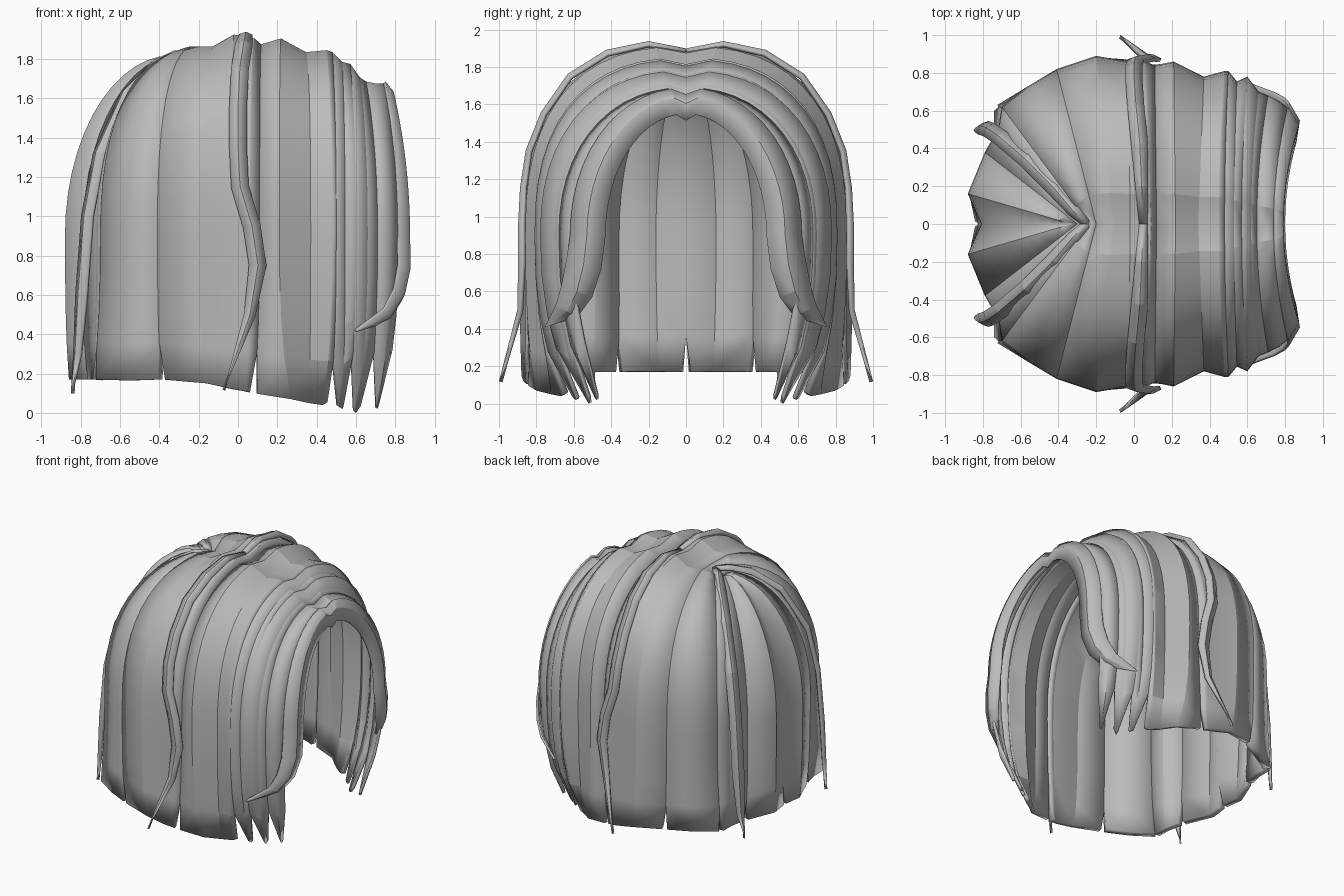
import bpy
from math import sin, cos, pi, radians
from mathutils import Vector

cube = bpy.data.objects.get("Cube")
if cube:
    bpy.data.objects.remove(cube, do_unlink=True)

grey = bpy.data.materials.new("hair_grey")
grey.use_nodes = True
grey.diffuse_color = (0.5, 0.5, 0.5, 1)
grey.node_tree.nodes["Principled BSDF"].inputs["Base Color"].default_value = (0.5, 0.5, 0.5, 1)

MID = 0.9      # height where the crown curve turns into the hanging length
ARC = 13       # rows over the crown


def strand_edge(px, pz, mx, my, bx, by, bz, ctrl=None):
    """Edge line from the parting, over the crown, down to the tip."""
    n = max(2.0, 2.5 - 1.25 * max(0, px - 0.4) - 5 * max(0, -0.2 - px))
    flare = 2 if px > 0.4 else 1
    pts = []
    for i in range(ARC + 1):
        a = pi / 2 * i / ARC
        h = sin(a) ** (2 / n)
        v = max(cos(a), 0) ** (2 / n)
        dip = 0.035 if i == 0 else 0
        pts.append(Vector((px + (mx - px) * h ** flare, my * h, MID + (pz - MID) * v - dip)))
    start, end = pts[-1], Vector((bx, by, bz))
    ctrl = Vector(ctrl or (mx, my, bz + 0.3 * (MID - bz)))
    for t in (0.2, 0.42, 0.65, 1):
        pts.append(start * (1 - t) ** 2 + ctrl * 2 * t * (1 - t) + end * t * t)
    return pts


def make_sheet(name, columns, thickness):
    """Skin the columns, mirror them to the other side and thicken inward."""
    rows = len(columns[0])
    verts = [p for c in columns for p in c]
    faces = [(i * rows + j, i * rows + j + 1, (i + 1) * rows + j + 1, (i + 1) * rows + j)
             for i in range(len(columns) - 1) for j in range(rows - 1)]
    mesh = bpy.data.meshes.new(name)
    mesh.from_pydata(verts, [], faces)
    mesh.materials.append(grey)
    obj = bpy.data.objects.new(name, mesh)
    bpy.context.collection.objects.link(obj)
    mirror = obj.modifiers.new("Mirror", 'MIRROR')
    mirror.use_axis = (False, True, False)
    mirror.merge_threshold = 0.002
    solid = obj.modifiers.new("Thickness", 'SOLIDIFY')
    solid.thickness = thickness
    solid.offset = -1
    bpy.ops.object.select_all(action='DESELECT')
    bpy.context.view_layer.objects.active = obj
    obj.select_set(True)
    bpy.ops.object.shade_smooth_by_angle(angle=radians(16))


def make_lock(name, stations, pinch, thickness):
    """A lock of hair; its outer edges pinch together at the tip."""
    cols = [strand_edge(*s) for s in stations]
    for col, inner in ((cols[0], cols[1]), (cols[-1], cols[-2])):
        gap = inner[-1] - col[-1]
        if gap.length > 0.001:
            col[-1] += gap.normalized() * min(pinch, gap.length * 0.85)
    make_sheet(name, cols, thickness)


def make_flyaway(name, path, width):
    """A thin ridged lock lying over the others, tapering to a point."""
    pts = [Vector(p) for p in path]
    left, ridge, right = [], [], []
    last = len(pts) - 1
    for i, p in enumerate(pts):
        tangent = (pts[min(i + 1, last)] - pts[max(i - 1, 0)]).normalized()
        out = Vector((p.x * 0.8, p.y, max(p.z - 1, 0)))
        out = (out - tangent * out.dot(tangent)).normalized()
        w = 0.0 if i == last else width * min(1, 0.5 + i / 4, (last - i) / 1.5)
        side = tangent.cross(out) * w
        left.append(p + side)
        ridge.append(p + out * w * 0.4)
        right.append(p - side)
    cols = [left, ridge, right]
    # keep the outside facing outward
    normal = (ridge[3] - left[3]).cross(ridge[4] - ridge[3])
    if normal.dot(Vector((pts[3].x, pts[3].y, 0.3))) > 0:
        cols.reverse()
    make_sheet(name, cols, 0.02)


# Shared seams between neighbouring locks: parting, middle, tip
seam_ab = (.65, 1.69, .71, .68, .67, .53, .10)
seam_bc = (.57, 1.78, .60, .78, .565, .57, .08)
seam_cd = (.48, 1.84, .50, .81, .47, .64, .06)
seam_de = (.12, 1.88, .11, .84, .08, .85, .10)
seam_ef = (-.20, 1.87, -.41, .82, -.39, .82, .17)
seam_fg = (-.24, 1.84, -.70, .62, -.74, .62, .17)
seam_gh = (-.30, 1.82, -.79, .38, -.77, .37, .17)

# Locks from the face opening round to the back
make_lock("face_framing_lock", [
    (.80, 1.55, .86, .43, .60, .75, .41, (.90, .46, .40)),
    (.79, 1.64, .875, .53, .60, .75, .41, (.92, .56, .46)),
    (.75, 1.69, .82, .62, .605, .75, .42, (.86, .67, .52))], 0.0, 0.015)
make_lock("front_lock", [
    (.75, 1.68, .82, .61, .74, .46, .12),
    (.70, 1.68, .77, .65, .71, .48, .02), seam_ab], 0.08, 0.02)
make_lock("temple_lock", [
    seam_ab, (.62, 1.71, .66, .70, .60, .52, .0), seam_bc], 0.08, 0.02)
make_lock("narrow_side_lock", [
    seam_bc, (.53, 1.79, .545, .755, .53, .59, .02), seam_cd], 0.06, 0.02)
make_lock("wide_side_lock", [
    seam_cd, (.45, 1.85, .48, .81, .43, .67, .04),
    (.34, 1.84, .37, .78, .36, .72, .05),
    (.22, 1.91, .21, .86, .27, .80, .07), seam_de], 0.02, 0.03)
make_lock("middle_side_lock", [
    seam_de, (.09, 1.91, .06, .86, .04, .86, .11),
    (-.02, 1.93, -.03, .86, -.02, .87, .12),
    (-.11, 1.87, -.20, .89, -.16, .88, .15), seam_ef], 0.02, 0.04)
make_lock("rear_side_lock", [
    seam_ef, (-.22, 1.86, -.56, .73, -.56, .73, .165), seam_fg], 0.02, 0.05)
make_lock("rear_corner_lock", [
    seam_fg, (-.27, 1.81, -.72, .50, -.74, .50, .17), seam_gh], 0.02, 0.05)
make_lock("back_lock", [
    seam_gh, (-.33, 1.82, -.88, .16, -.86, .15, .17),
    (-.34, 1.79, -.81, 0, -.84, 0, .17)], 0.015, 0.05)

# Loose locks lying over the surface
make_flyaway("side_flyaway_lock", [
    (.05, 0, 1.89), (.04, .2, 1.925), (.03, .42, 1.875), (.01, .62, 1.75),
    (0, .76, 1.55), (0, .84, 1.35), (.01, .87, 1.15), (.07, .88, .95),
    (.10, .88, .75), (.06, .89, .5), (-.07, 1.0, .12)], 0.045)
make_flyaway("back_flyaway_lock", [
    (-.25, 0, 1.83), (-.32, .07, 1.83), (-.42, .19, 1.78), (-.57, .34, 1.63),
    (-.71, .46, 1.32), (-.77, .50, 1.0), (-.80, .51, .6), (-.82, .51, .3),
    (-.85, .50, .1)], 0.045)
